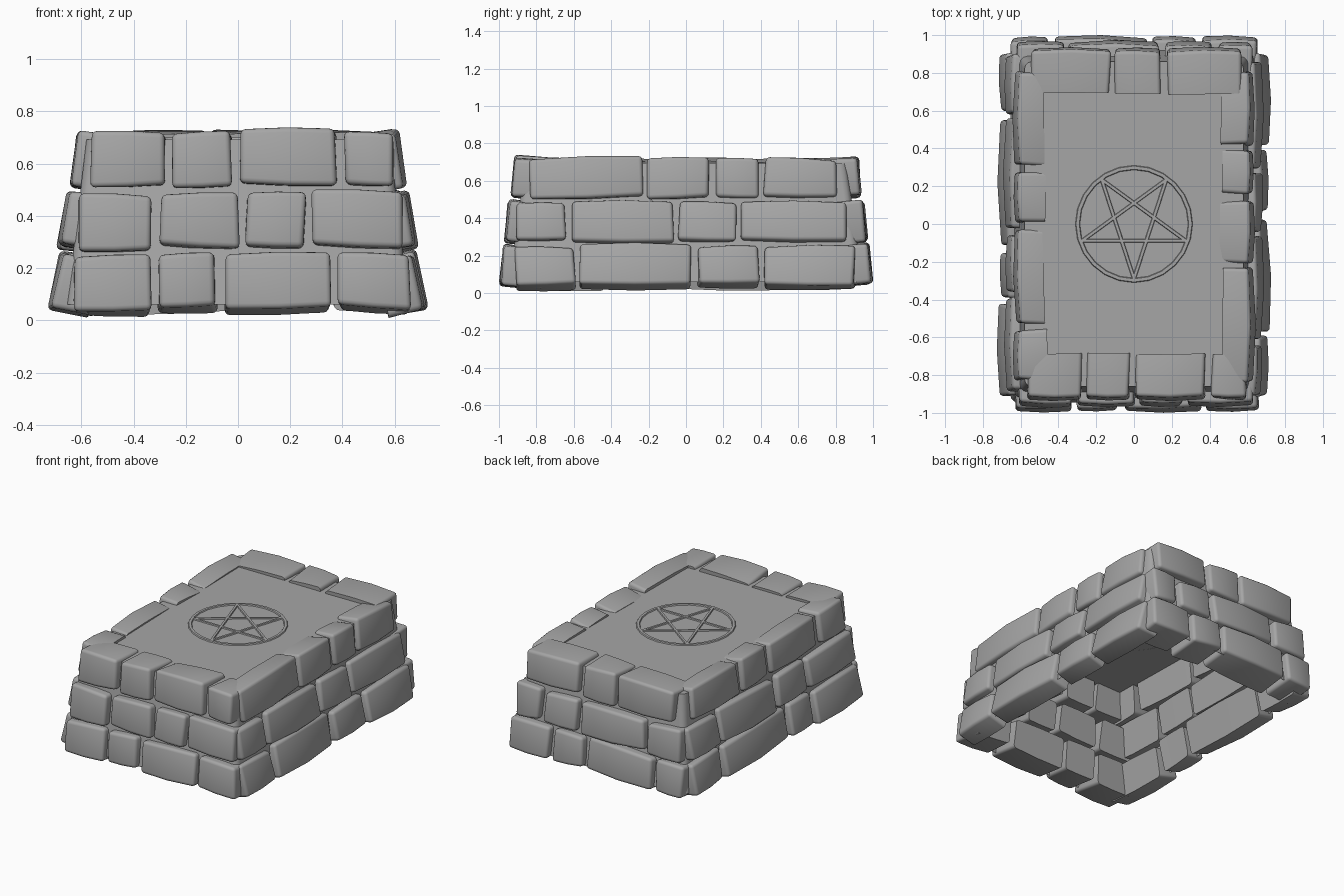
import bpy, bmesh, random
from math import cos, sin, pi, radians
from mathutils import Matrix, Vector

cube = bpy.data.objects.get("Cube")
if cube:
    bpy.data.objects.remove(cube, do_unlink=True)
random.seed(7)

stone_grey = bpy.data.materials.new("stone grey")
stone_grey.use_nodes = True
colour = (0.38, 0.38, 0.38, 1)
stone_grey.diffuse_color = colour
stone_grey.node_tree.nodes["Principled BSDF"].inputs["Base Color"].default_value = colour


def finish(name, bm, smooth=True):
    bmesh.ops.recalc_face_normals(bm, faces=bm.faces)
    mesh = bpy.data.meshes.new(name)
    bm.to_mesh(mesh)
    bm.free()
    mesh.materials.append(stone_grey)
    obj = bpy.data.objects.new(name, mesh)
    bpy.context.collection.objects.link(obj)
    if smooth:
        bpy.ops.object.select_all(action='DESELECT')
        obj.select_set(True)
        bpy.context.view_layer.objects.active = obj
        bpy.ops.object.shade_smooth_by_angle(angle=radians(40))
    return obj


def jitter(amount):
    return random.uniform(-amount, amount)


def stone(name, start, end, z, height, outer, depth, lean, frame):
    """Worn block: x runs along the wall, the outer face looks along -y."""
    bm = bmesh.new()
    bmesh.ops.create_cube(bm, size=1)
    width = end - start
    for v in bm.verts:
        v.co.x = v.co.x * width + jitter(0.01)
        v.co.y = (v.co.y + 0.5) * depth + jitter(0.006)
        v.co.z = v.co.z * height + jitter(0.011)
    # Slightly bulging middle
    long_edges = [e for e in bm.edges
                  if abs(e.verts[0].co.x - e.verts[1].co.x) > width / 2]
    cut = bmesh.ops.subdivide_edges(bm, edges=long_edges, cuts=1)
    for v in [g for g in cut["geom_inner"] if isinstance(g, bmesh.types.BMVert)]:
        v.co.z *= 1 + 0.12 * width
        if v.co.y < depth / 2:
            v.co.y -= 0.025 * width
    # Worn edges, except around the hidden back
    sharp = [e for e in bm.edges if e.calc_face_angle(0) > radians(45)
             and min(v.co.y for v in e.verts) < depth / 2]
    bmesh.ops.bevel(bm, geom=sharp, offset=0.02, segments=3, profile=0.5,
                    affect='EDGES', clamp_overlap=True)
    place = (frame @ Matrix.Translation(((start + end) / 2, -outer, z + jitter(0.006)))
             @ Matrix.Rotation(-lean, 4, 'X') @ Matrix.Rotation(jitter(0.02), 4, 'Y')
             @ Matrix.Rotation(jitter(0.015), 4, 'Z'))
    bmesh.ops.transform(bm, matrix=place, verts=bm.verts)
    return finish(name, bm)


# Joint positions along each wall, in world x or y, from bottom row to top row
walls = {
    "front": [(-.64, -.32, -.07, .37, .675), (-.63, -.31, .015, .27, .645),
              (-.585, -.26, -.01, .395, .61)],
    "left": [(-.93, -.58, .05, .405, .92), (-.93, -.63, -.055, .28, .88),
             (-.85, -.22, .14, .405, .82)],
    "back": [(-.67, -.44, .085, .345, .665), (-.64, -.36, .15, .43, .64),
             (-.56, -.11, .155, .58)],
    "right": [(-.93, -.41, -.135, .575, .92), (-.90, -.375, -.04, .57, .91),
              (-.84, -.545, -.01, .295, .82)],
}
row_heights = (0.155, 0.385, 0.618)
end_reach, side_reach = (0.98, 0.955, 0.92), (0.69, 0.66, 0.62)
end_lean, side_lean = (6, 6, 4), (12, 10, 7)
for turn, (side, rows) in enumerate(walls.items()):
    is_end = side in ("front", "back")
    frame = Matrix.Rotation(turn * pi / 2, 4, 'Z')
    for row, joints in enumerate(rows):
        if side in ("back", "right"):
            joints = [-j for j in reversed(joints)]
        for n, (a, b) in enumerate(zip(joints, joints[1:])):
            stone(f"{side}_stone_row{row + 1}_{n + 1}", a + 0.017, b - 0.017,
                  row_heights[row], 0.208,
                  (end_reach if is_end else side_reach)[row],
                  (0.23 if is_end else 0.145) + jitter(0.015),
                  radians((end_lean if is_end else side_lean)[row]), frame)

# Mortar core: tapered shell, open underneath
SLAB = 0.693
bm = bmesh.new()
bmesh.ops.create_cube(bm, size=2)
for v in bm.verts:
    top = v.co.z > 0
    v.co = Vector((v.co.x * (0.58 if top else 0.655),
                   v.co.y * (0.86 if top else 0.945), SLAB if top else 0.06))
under = [f for f in bm.faces if all(v.co.z < 0.1 for v in f.verts)]
bmesh.ops.delete(bm, geom=under, context='FACES_ONLY')
corners = [e for e in bm.edges if abs(e.verts[0].co.z - e.verts[1].co.z) > 0.3]
bmesh.ops.bevel(bm, geom=corners, offset=0.04, segments=3, profile=0.5, affect='EDGES')
finish("mortar_core", bm)

# Thin ring on the top, with sloping edges
BASE, RAISED = SLAB - 0.001, SLAB + 0.007
bm = bmesh.new()
sides = 24
loops = []
for radius, z in ((0.311, BASE), (0.307, RAISED), (0.29, RAISED), (0.286, BASE)):
    loops.append([bm.verts.new((radius * cos(2 * pi * i / sides),
                                radius * sin(2 * pi * i / sides), z))
                  for i in range(sides)])
for k in range(4):
    inner, outer = loops[k], loops[(k + 1) % 4]
    for i in range(sides):
        j = (i + 1) % sides
        bm.faces.new((inner[i], inner[j], outer[j], outer[i]))
finish("top_ring", bm, smooth=False)

# Five crossing bars inside the ring
points = [Vector((cos(a), sin(a), 0)) * 0.29
          for a in (-pi / 2 + 2 * pi * i / 5 for i in range(5))]
for i in range(5):
    a, b = points[i], points[(i + 2) % 5]
    span = b - a
    bm = bmesh.new()
    bmesh.ops.create_cube(bm, size=1)
    for v in bm.verts:
        v.co = Vector((v.co.x * span.length, v.co.y * (0.014 if v.co.z > 0 else 0.02),
                       v.co.z * (RAISED - BASE)))
    spin = Matrix.Rotation(-Vector((1, 0)).angle_signed(span.xy), 4, 'Z')
    move = Matrix.Translation((a + b) / 2 + Vector((0, 0, (BASE + RAISED) / 2)))
    bmesh.ops.transform(bm, matrix=move @ spin, verts=bm.verts)
    finish(f"star_bar_{i + 1}", bm, smooth=False)
